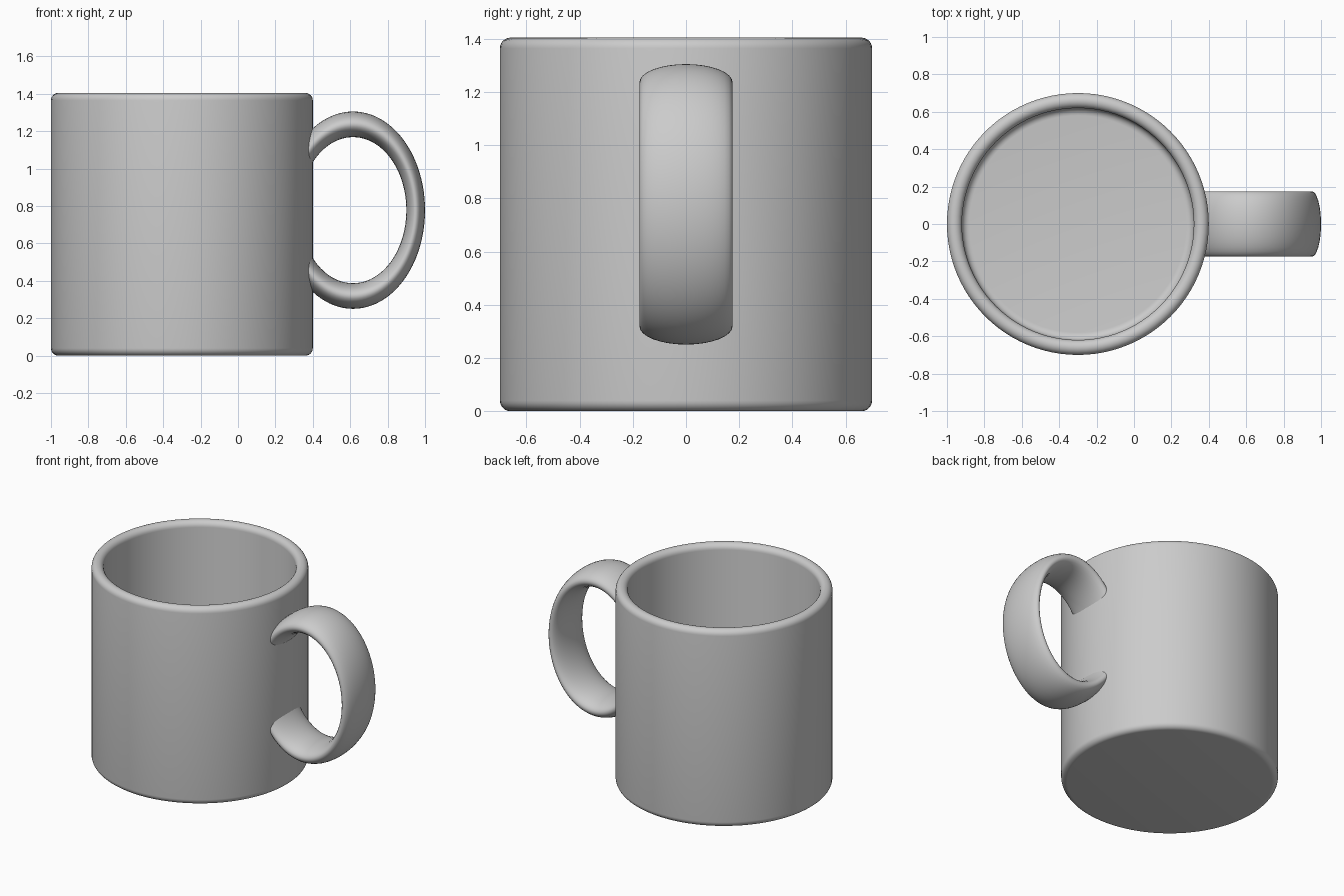
import bpy, bmesh, math
from mathutils import Vector

cube = bpy.data.objects.get("Cube")
if cube:
    bpy.data.objects.remove(cube, do_unlink=True)

CENTRE_X, RADIUS, HEIGHT = -0.3, 0.7, 1.405
INNER, FLOOR, ROUND = 0.62, 0.08, 0.04

glaze = bpy.data.materials.new("grey glaze")
glaze.use_nodes = True
colour = (0.6, 0.6, 0.6, 1)
glaze.diffuse_color = colour
glaze.node_tree.nodes["Principled BSDF"].inputs["Base Color"].default_value = colour


def finish(bm, name, angle):
    """Turn a bmesh into a smooth-shaded object."""
    bmesh.ops.recalc_face_normals(bm, faces=bm.faces)
    mesh = bpy.data.meshes.new(name)
    bm.to_mesh(mesh)
    bm.free()
    mesh.materials.append(glaze)
    obj = bpy.data.objects.new(name, mesh)
    bpy.context.collection.objects.link(obj)
    bpy.ops.object.select_all(action="DESELECT")
    obj.select_set(True)
    bpy.context.view_layer.objects.active = obj
    bpy.ops.object.shade_smooth_by_angle(angle=math.radians(angle))
    return obj


def arc(r, z, start, end, steps=6):
    """Rounded corner of the profile, angles in degrees."""
    angles = [math.radians(start + (end - start) * i / steps) for i in range(steps + 1)]
    return [(r + ROUND * math.cos(a), z + ROUND * math.sin(a)) for a in angles]


# Cup: one wall profile spun around its axis
profile = [(0, 0)]
profile += arc(RADIUS - ROUND, ROUND, -90, 0)
profile += arc(RADIUS - ROUND, HEIGHT - ROUND, 0, 90)
profile += arc(INNER + ROUND, HEIGHT - ROUND, 90, 180)[1:]
profile += arc(INNER - ROUND, FLOOR + ROUND, 0, -90)
profile += [(0, FLOOR)]

bm = bmesh.new()
verts = [bm.verts.new((CENTRE_X + r, 0, z)) for r, z in profile]
edges = [bm.edges.new(pair) for pair in zip(verts, verts[1:])]
bmesh.ops.spin(bm, geom=verts + edges, cent=(CENTRE_X, 0, 0), axis=(0, 0, 1),
               angle=math.tau, steps=96, use_merge=True)
bmesh.ops.remove_doubles(bm, verts=bm.verts, dist=0.0001)
finish(bm, "cup", 40)

# Handle: oval ring with an oval section, ending inside the cup wall
RINGS, SIDES = 96, 32
centre = Vector((0.615, 0, 0.778))
bm = bmesh.new()
rings = []
for i in range(RINGS):
    a = math.tau * i / RINGS
    ring = []
    for j in range(SIDES):
        b = math.tau * j / SIDES
        reach = 0.335 + 0.05 * math.cos(b)
        offset = Vector((reach * math.cos(a), 0.175 * math.sin(b), 1.37 * reach * math.sin(a)))
        ring.append(bm.verts.new(centre + offset))
    rings.append(ring)
for i in range(RINGS):
    here, there = rings[i], rings[(i + 1) % RINGS]
    for j in range(SIDES):
        k = (j + 1) % SIDES
        bm.faces.new((here[j], there[j], there[k], here[k]))
cut = bmesh.ops.bisect_plane(bm, geom=bm.verts[:] + bm.edges[:] + bm.faces[:],
                             plane_co=(0.35, 0, 0), plane_no=(-1, 0, 0), clear_outer=True)
bmesh.ops.holes_fill(bm, edges=[e for e in bm.edges if e.is_boundary])
finish(bm, "handle", 60)
